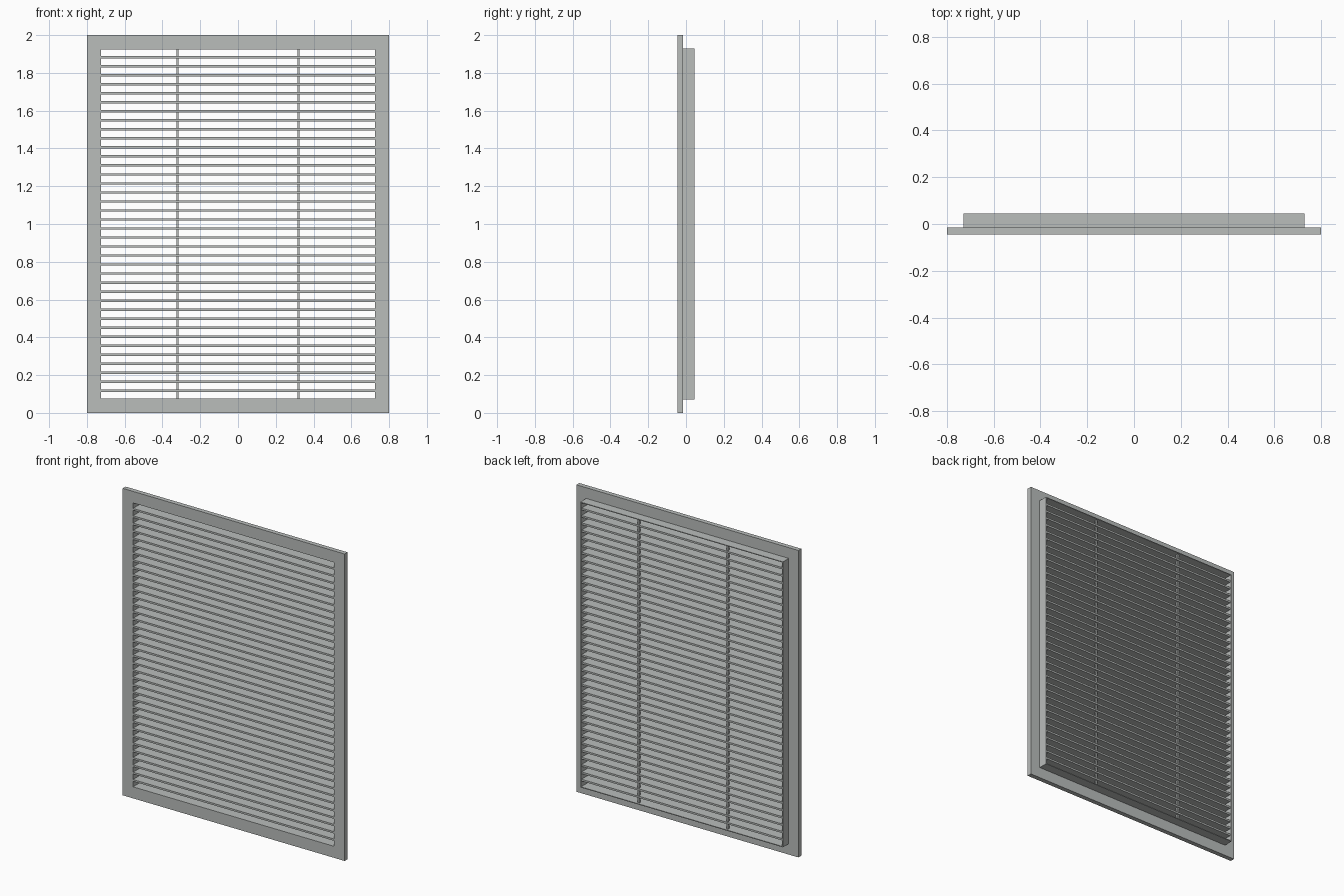
import bpy, bmesh
from mathutils import Matrix, Vector

if "Cube" in bpy.data.objects:
    bpy.data.objects.remove(bpy.data.objects["Cube"])

grey = bpy.data.materials.new("light grey metal")
grey.diffuse_color = (0.49, 0.51, 0.50, 1)
grey.use_nodes = True
grey.node_tree.nodes["Principled BSDF"].inputs["Base Color"].default_value = grey.diffuse_color


def finish(name, bm):
    bmesh.ops.recalc_face_normals(bm, faces=bm.faces)
    mesh = bpy.data.meshes.new(name)
    bm.to_mesh(mesh)
    bm.free()
    mesh.materials.append(grey)
    obj = bpy.data.objects.new(name, mesh)
    bpy.context.collection.objects.link(obj)
    return obj


def box(name, x0, x1, y0, y1, z0, z1):
    bm = bmesh.new()
    size = Vector((x1 - x0, y1 - y0, z1 - z0))
    mid = Vector((x0 + x1, y0 + y1, z0 + z1)) / 2
    bmesh.ops.create_cube(bm, size=1, matrix=Matrix.Translation(mid) @ Matrix.Diagonal((*size, 1)))
    return finish(name, bm)


def ring(name, ox, oz, ix, iz, y0, y1):
    """Rectangular ring centred on z = 1, given outer and inner half sizes."""
    bm = bmesh.new()
    corners = [(-1, -1), (1, -1), (1, 1), (-1, 1)]
    loops = [[bm.verts.new((sx * hx, y, 1 + sz * hz)) for sx, sz in corners]
             for hx, hz, y in ((ox, oz, y0), (ox, oz, y1), (ix, iz, y1), (ix, iz, y0))]
    for a in range(4):
        p, q = loops[a], loops[(a + 1) % 4]
        for i in range(4):
            j = (i + 1) % 4
            bm.faces.new((p[i], p[j], q[j], q[i]))
    return finish(name, bm)


HALF_X, HALF_Z = 0.725, 0.925      # louvre opening
FRONT, STEP, BACK = -0.045, -0.015, 0.045

# Wide front flange and thin-walled sleeve behind it
ring("front_flange", 0.8, 1.0, HALF_X, HALF_Z, FRONT, STEP)
ring("rear_sleeve", 0.73, 0.93, HALF_X, HALF_Z, STEP, BACK)

# Horizontal louvre slats
COUNT, THICK = 38, 0.012
gap = (2 * HALF_Z - COUNT * THICK) / (COUNT + 1)
for i in range(COUNT):
    z = 1 - HALF_Z + gap + i * (gap + THICK)
    box(f"slat_{i + 1}", -HALF_X, HALF_X, FRONT, 0.04, z, z + THICK)

# Two vertical tie bars passing through the slats near the back
for side, name in ((-1, "left_tie_bar"), (1, "right_tie_bar")):
    x = side * 0.32
    box(name, x - 0.006, x + 0.006, 0.02, 0.033, 1 - HALF_Z, 1 + HALF_Z)
